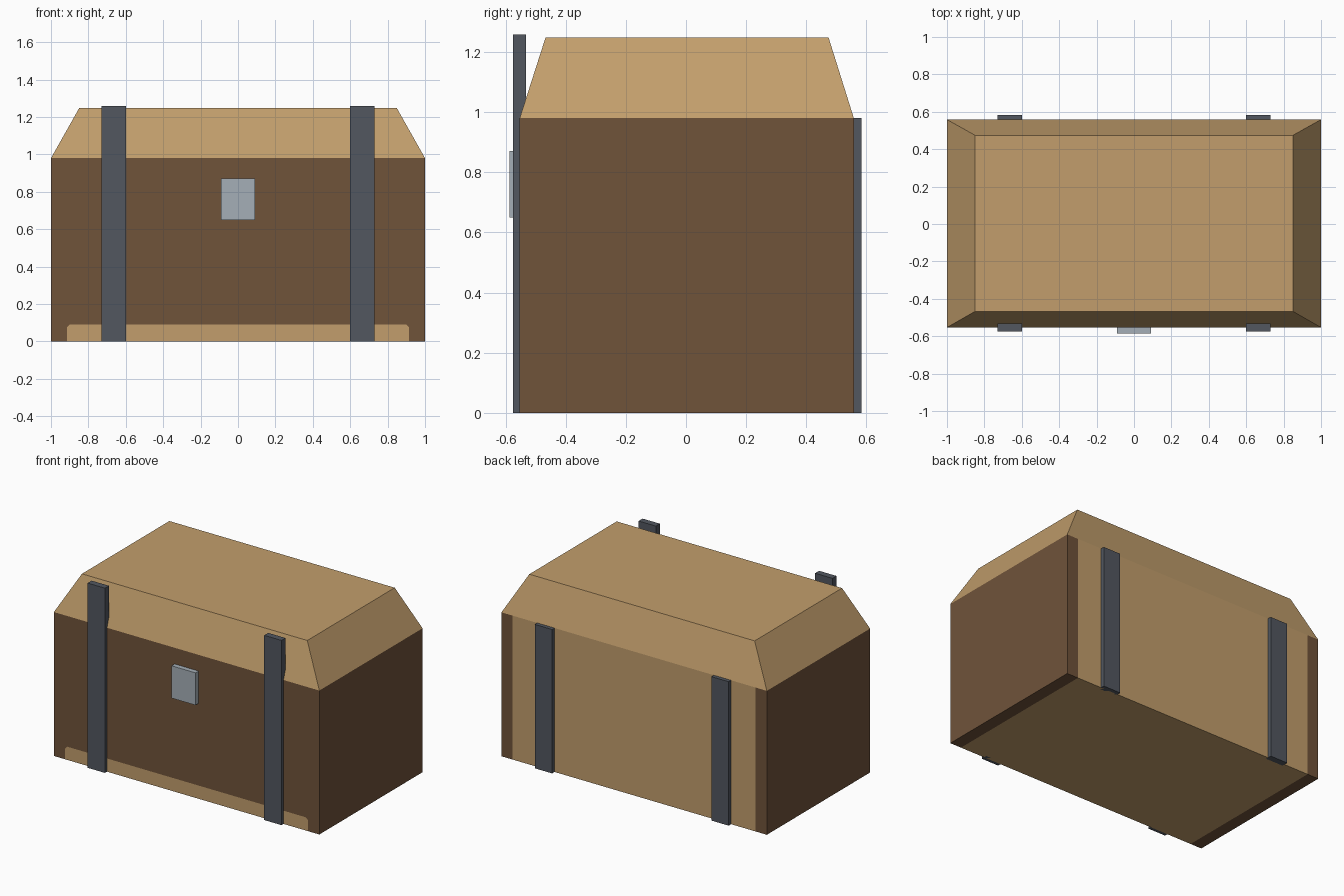
import bpy, bmesh
from mathutils import Vector

if "Cube" in bpy.data.objects:
    bpy.data.objects.remove(bpy.data.objects["Cube"])


def srgb(r, g, b):
    f = lambda c: c / 12.92 if c <= 0.04045 else ((c + 0.055) / 1.055) ** 2.4
    return (f(r / 255), f(g / 255), f(b / 255), 1)


def material(name, rgb):
    m = bpy.data.materials.new(name)
    m.diffuse_color = srgb(*rgb)
    m.use_nodes = True
    m.node_tree.nodes["Principled BSDF"].inputs["Base Color"].default_value = m.diffuse_color
    return m


brown = material("dark wood", (112, 83, 58))
tan = material("light wood", (194, 158, 108))
iron = material("dark iron", (82, 87, 96))
steel = material("light steel", (165, 175, 183))


def box_mesh(x, y, z):
    bm = bmesh.new()
    bmesh.ops.create_cube(bm, size=1)
    for v in bm.verts:
        v.co = Vector([r[0] if c < 0 else r[1] for c, r in zip(v.co, (x, y, z))])
    return bm


def finish(name, bm, *mats):
    bm.normal_update()
    me = bpy.data.meshes.new(name)
    bm.to_mesh(me)
    bm.free()
    for m in mats:
        me.materials.append(m)
    ob = bpy.data.objects.new(name, me)
    bpy.context.collection.objects.link(ob)
    return ob


Y0, Y1, RIM, TOP = -0.553, 0.558, 0.98, 1.248
PANEL, BAND, CH = 0.915, 0.09, 0.016

# chest body: light back, bottom and low front band, dark elsewhere
bm = box_mesh((-1, 1), (Y0, Y1), (0, RIM))


def cut(co, no, front_only=False):
    faces = [f for f in bm.faces if not front_only or f.normal.y < -0.9]
    geom = set(faces)
    for f in faces:
        geom.update(f.edges)
        geom.update(f.verts)
    bmesh.ops.bisect_plane(bm, geom=list(geom), plane_co=co, plane_no=no, dist=1e-5)
    bm.normal_update()


bm.normal_update()
for s in (-1, 1):
    cut((s * PANEL, 0, 0), (1, 0, 0))
cut((0, 0, BAND), (0, 0, 1), True)
for s in (-1, 1):
    cut((s * PANEL, 0, BAND - CH), (s, 0, 1), True)
for f in bm.faces:
    c, n = f.calc_center_median(), f.normal
    inside = abs(c.x) < PANEL
    corner = abs(c.x) + c.z > PANEL + BAND - CH
    low_front = n.y < -0.9 and c.z < BAND and not corner
    f.material_index = int(inside and (n.y > 0.9 or n.z < -0.9 or low_front))
finish("chest_body", bm, brown, tan)

# lid: box tapered towards the top
bm = box_mesh((-1, 1), (Y0, Y1), (RIM, TOP))
for v in bm.verts:
    if v.co.z > 1.1:
        v.co.x *= 0.849
        v.co.y = -0.467 if v.co.y < 0 else 0.474
finish("lid", bm, tan)

# iron straps, tall in front and short behind
for side, s in (("left", -1), ("right", 1)):
    x = sorted((s * 0.6, s * 0.73))
    finish("front_strap_" + side, box_mesh(x, (-0.575, -0.532), (0, 1.258)), iron)
    finish("back_strap_" + side, box_mesh(x, (0.54, 0.584), (0, RIM)), iron)

# lock plate
finish("lock_plate", box_mesh((-0.09, 0.09), (-0.586, -0.54), (0.65, 0.87)), steel)
